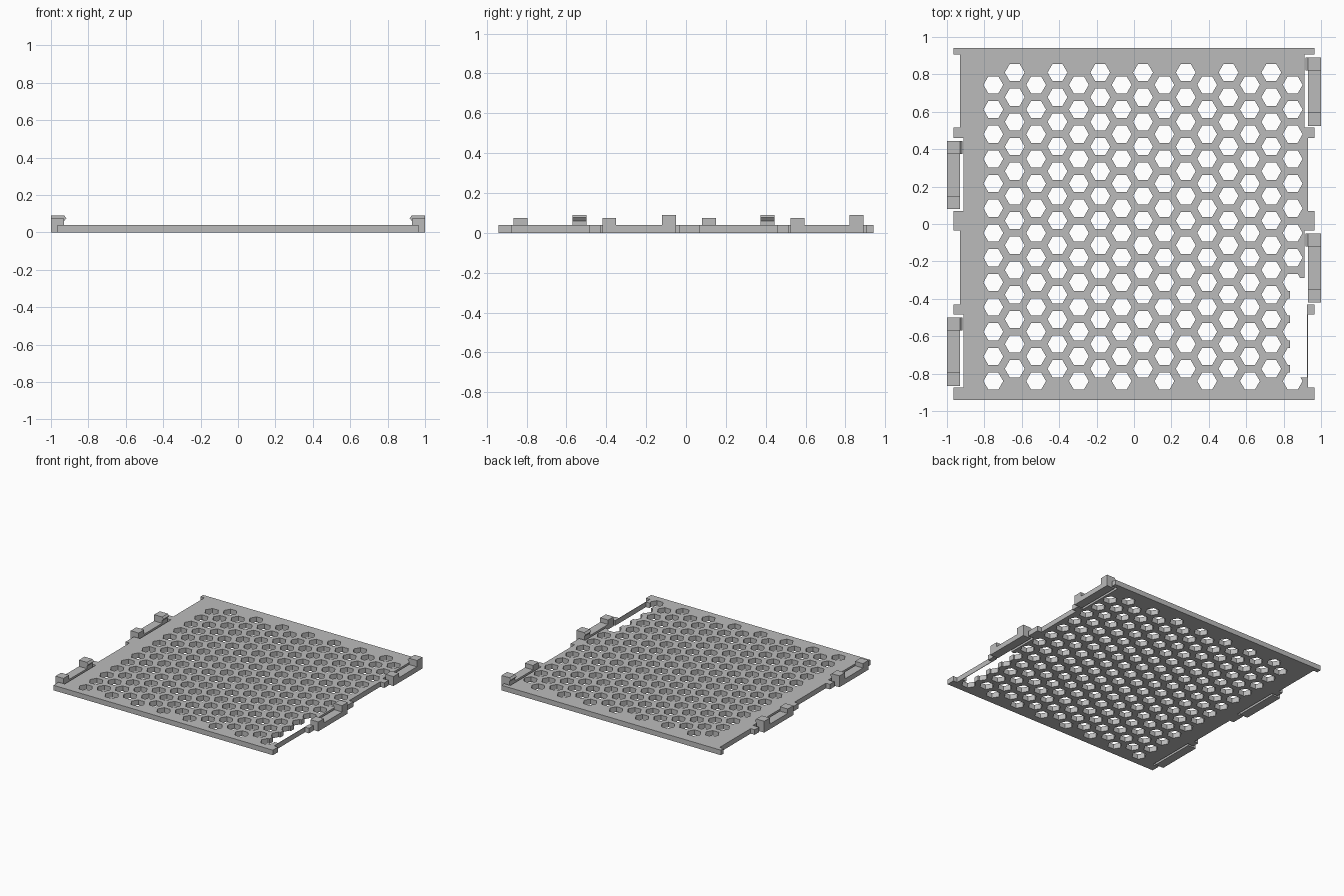
import bpy
import bmesh
from math import cos, sin, pi

cube = bpy.data.objects.get("Cube")
if cube:
    bpy.data.objects.remove(cube, do_unlink=True)

GREY = (0.5, 0.5, 0.5, 1)
grey = bpy.data.materials.new("plain grey")
grey.use_nodes = True
grey.diffuse_color = GREY
bsdf = next(n for n in grey.node_tree.nodes if n.type == 'BSDF_PRINCIPLED')
bsdf.inputs["Base Color"].default_value = GREY

THICK = 0.04      # plate thickness
EDGE = 0.965      # half width across the tabs
RECESS = 0.93     # half width at the shallow recesses
SLOT = 0.912      # half width behind the clips


def add_prism(bm, outline, direction):
    """Extrude a closed outline of 3D points along a direction."""
    face = bm.faces.new([bm.verts.new(p) for p in outline])
    ext = bmesh.ops.extrude_face_region(bm, geom=[face])["geom"]
    moved = [v for v in ext if isinstance(v, bmesh.types.BMVert)]
    bmesh.ops.translate(bm, verts=moved, vec=direction)


def add_box(bm, x, y, z):
    outline = [(x[0], y[0], z[0]), (x[1], y[0], z[0]),
               (x[1], y[1], z[0]), (x[0], y[1], z[0])]
    add_prism(bm, outline, (0, 0, z[1] - z[0]))


def finish(bm, name):
    bmesh.ops.recalc_face_normals(bm, faces=bm.faces[:])
    mesh = bpy.data.meshes.new(name)
    bm.to_mesh(mesh)
    bm.free()
    mesh.materials.append(grey)
    obj = bpy.data.objects.new(name, mesh)
    bpy.context.collection.objects.link(obj)
    return obj


# Notches down each side, from back to front
notches = [(0.905, 0.515), (0.46, 0.07), (-0.035, -0.43), (-0.485, -0.875)]


def side_points(side, depths):
    pts = [(side * EDGE, 0.94)]
    for (top, bottom), depth in zip(notches, depths):
        pts += [(side * EDGE, top), (side * depth, top),
                (side * depth, bottom), (side * EDGE, bottom)]
    return pts + [(side * EDGE, -0.94)]


# Vent plate with notched sides
left_side = side_points(1, [SLOT, RECESS] * 2)
right_side = side_points(-1, [RECESS, SLOT] * 2)
bm = bmesh.new()
add_prism(bm, [(x, y, 0) for x, y in right_side + left_side[::-1]], (0, 0, THICK))
plate = finish(bm, "vent_plate")

# Honeycomb holes
PITCH = 0.132
bm = bmesh.new()
for col in range(15):
    cx = -0.752 + col * PITCH * sin(pi / 3)
    top = 0.744 + (col % 2) * PITCH / 2
    for row in range(13):
        cy = top - row * PITCH
        add_prism(bm, [(cx + 0.053 * cos(k * pi / 3), cy + 0.053 * sin(k * pi / 3), -0.05)
                       for k in range(6)], (0, 0, 0.15))
holes = finish(bm, "hole_cutter")

# Open strip beside the front left edge, leaving a thin wall
bm = bmesh.new()
add_box(bm, (0.835, 0.926), (-0.82, -0.288), (-0.05, 0.1))
strip = finish(bm, "strip_cutter")

bpy.context.view_layer.objects.active = plate
for cutter in (holes, strip):
    cutter.hide_render = True
    mod = plate.modifiers.new(cutter.name, 'BOOLEAN')
    mod.operation = 'DIFFERENCE'
    mod.solver = 'EXACT'
    mod.object = cutter
    bpy.ops.object.modifier_apply(modifier=mod.name)
    bpy.data.objects.remove(cutter, do_unlink=True)


# Clips: a bar with a hook at the back end and a stop block at the front end
def add_clip(name, side, notch):
    back, front = notch[0] - 0.015, notch[1] + 0.01
    inner, outer = side * RECESS, side * 1.0
    bm = bmesh.new()
    add_box(bm, (inner, outer), (front + 0.07, back - 0.07), (0, THICK))
    add_box(bm, (inner, outer), (front, front + 0.07), (0, 0.075))
    hook = [(outer, 0), (outer, 0.09), (inner, 0.09),
            (side * 0.917, 0.076), (inner, 0.06), (inner, 0)]
    add_prism(bm, [(x, back, z) for x, z in hook], (0, -0.07, 0))
    finish(bm, name)


add_clip("left_back_clip", 1, notches[0])
add_clip("right_back_clip", -1, notches[1])
add_clip("left_front_clip", 1, notches[2])
add_clip("right_front_clip", -1, notches[3])
